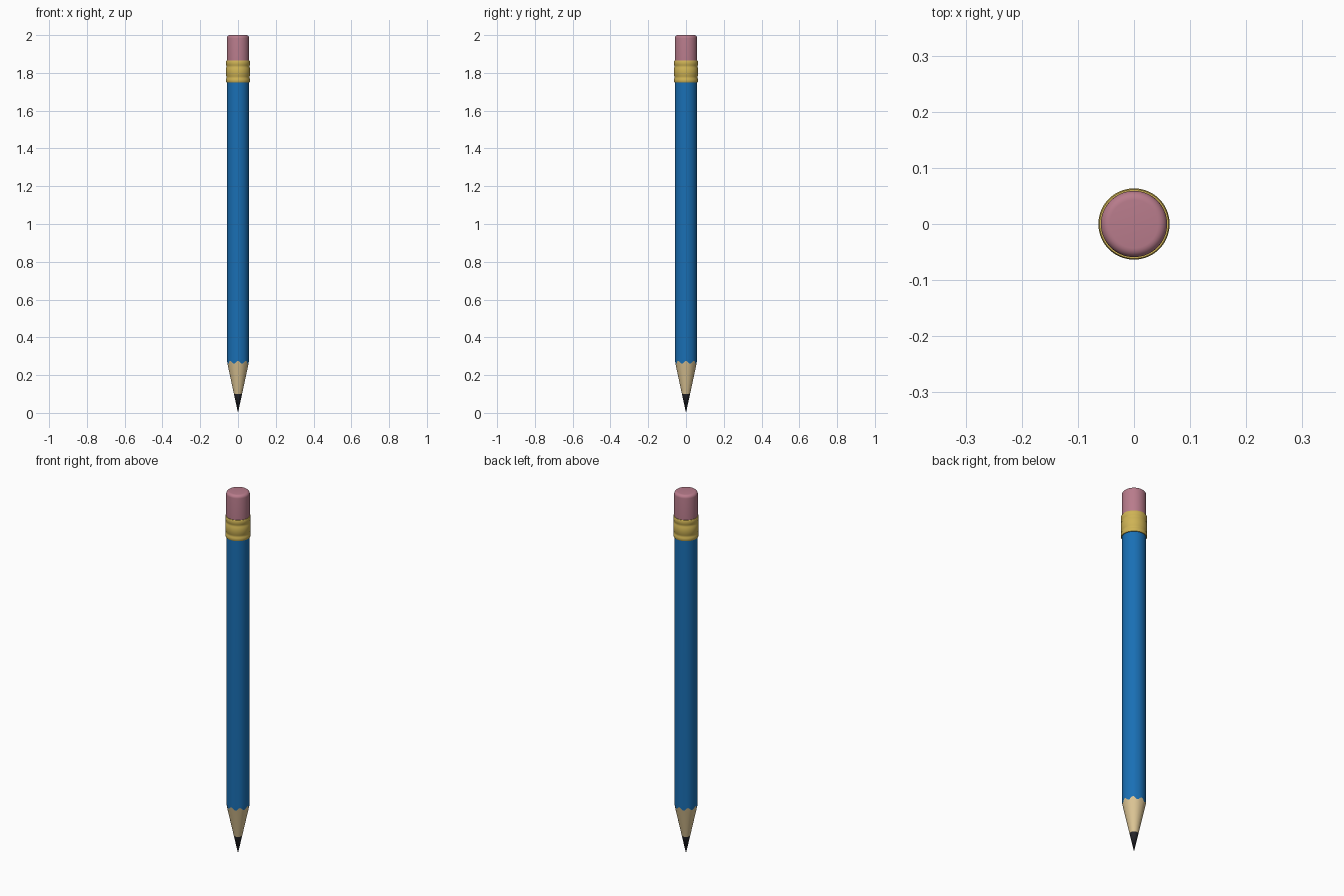
import bpy
from math import sin, cos, pi

if "Cube" in bpy.data.objects:
    bpy.data.objects.remove(bpy.data.objects["Cube"])

SEG = 64          # sides of every round part
R = 0.058         # barrel radius
SLOPE = 0.058 / 0.27   # sharpened cone radius per unit height


def material(name, rgb):
    m = bpy.data.materials.new(name)
    m.diffuse_color = (*rgb, 1)
    m.use_nodes = True
    m.node_tree.nodes["Principled BSDF"].inputs["Base Color"].default_value = m.diffuse_color
    return m


def scallop(a):
    """Wavy paint edge, lying on the cone where it is inside the barrel."""
    z = 0.268 + 0.008 * cos(8 * a)
    return min(R, z * SLOPE), z


def lathe(name, profile, mat, angle=35):
    """Revolve (radius, z) points; a function entry gives a ring that varies with angle."""
    verts, faces, rings = [], [], []
    for p in profile:
        start = len(verts)
        if not callable(p) and p[0] == 0:
            verts.append((0, 0, p[1]))
            rings.append([start] * SEG)
            continue
        for i in range(SEG):
            a = 2 * pi * i / SEG
            r, z = p(a) if callable(p) else p
            verts.append((r * cos(a), r * sin(a), z))
        rings.append(list(range(start, start + SEG)))
    for lo, hi in zip(rings, rings[1:]):
        for i in range(SEG):
            j = (i + 1) % SEG
            quad = [lo[i], lo[j], hi[j], hi[i]]
            faces.append(list(dict.fromkeys(quad)))
    me = bpy.data.meshes.new(name)
    me.from_pydata(verts, [], faces)
    me.materials.append(mat)
    ob = bpy.data.objects.new(name, me)
    bpy.context.collection.objects.link(ob)
    bpy.ops.object.select_all(action='DESELECT')
    ob.select_set(True)
    bpy.context.view_layer.objects.active = ob
    bpy.ops.object.shade_smooth_by_angle(angle=angle * pi / 180)
    return ob


blue = material("blue_paint", (0.01, 0.16, 0.46))
wood = material("bare_wood", (0.72, 0.56, 0.30))
black = material("graphite", (0.02, 0.02, 0.025))
gold = material("brass", (0.62, 0.45, 0.09))
pink = material("rubber", (0.48, 0.20, 0.26))

# Sharpened tip and wood cone
lathe("lead_tip", [(0, 0), (0.1 * SLOPE, 0.1)], black)
lathe("wood_cone", [(0.1 * SLOPE, 0.1), (0.24 * SLOPE, 0.24), scallop], wood)

# Painted barrel
lathe("barrel", [scallop, (R, 0.29), (R, 1.76)], blue)

# Ferrule with raised bands and grooves
ferrule = [(R, 1.75)]
for z0, z1 in ((1.75, 1.771), (1.781, 1.829), (1.839, 1.865)):
    ferrule += [(0.0615, z0), (0.0635, z0 + 0.004), (0.0635, z1 - 0.004), (0.0615, z1)]
ferrule += [(0.057, 1.865)]
lathe("ferrule", ferrule, gold)

# Eraser with a rounded top edge
B, ER = 0.016, 0.059
eraser = [(ER, 1.855)]
eraser += [(ER - B + B * cos(t * pi / 12), 2 - B + B * sin(t * pi / 12)) for t in range(7)]
lathe("eraser", eraser + [(0, 2.0)], pink)
